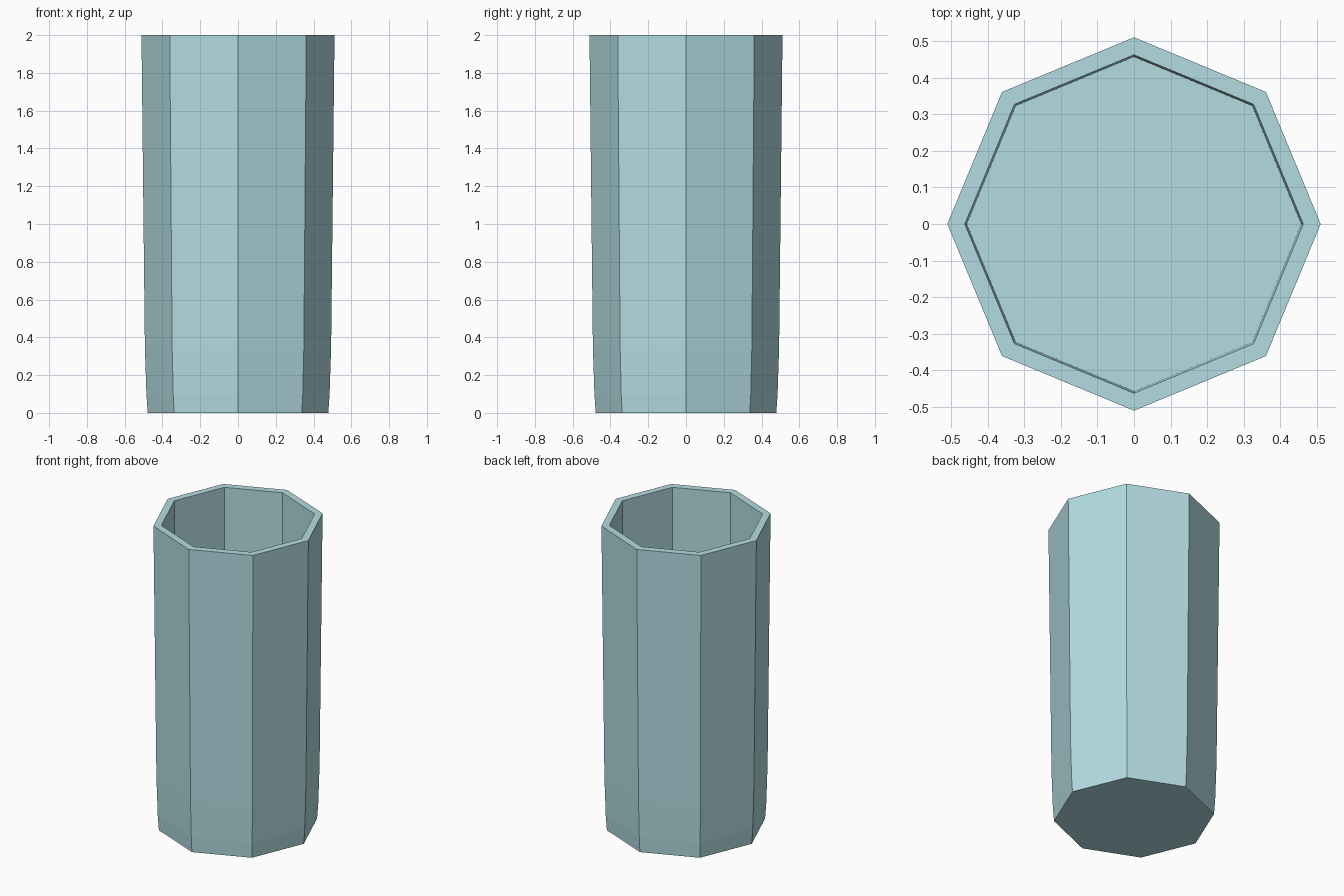
import bpy, bmesh, math

if "Cube" in bpy.data.objects:
    bpy.data.objects.remove(bpy.data.objects["Cube"])

SIDES = 8

# Cup cross-section (radius, height): outer wall upward, rim, inner wall down to the floor
profile = [(0.478, 0.0), (0.485, 0.10), (0.493, 0.35), (0.511, 2.0),
           (0.463, 2.0), (0.457, 0.10)]

bm = bmesh.new()
rings = []
for r, z in profile:
    rings.append([bm.verts.new((r * math.cos(2 * math.pi * i / SIDES),
                                r * math.sin(2 * math.pi * i / SIDES), z))
                  for i in range(SIDES)])

# Walls and rim
for a, b in zip(rings, rings[1:]):
    for i in range(SIDES):
        j = (i + 1) % SIDES
        bm.faces.new((a[i], a[j], b[j], b[i]))

# Underside and inner floor
bm.faces.new(rings[0][::-1])
bm.faces.new(rings[-1])
bmesh.ops.recalc_face_normals(bm, faces=bm.faces)

mesh = bpy.data.meshes.new("tumbler")
bm.to_mesh(mesh)
bm.free()
cup = bpy.data.objects.new("tumbler", mesh)
bpy.context.collection.objects.link(cup)

# Pale blue tint
mat = bpy.data.materials.new("pale_blue")
mat.diffuse_color = (0.45, 0.72, 0.76, 1.0)
mat.use_nodes = True
mat.node_tree.nodes["Principled BSDF"].inputs["Base Color"].default_value = mat.diffuse_color
mesh.materials.append(mat)
